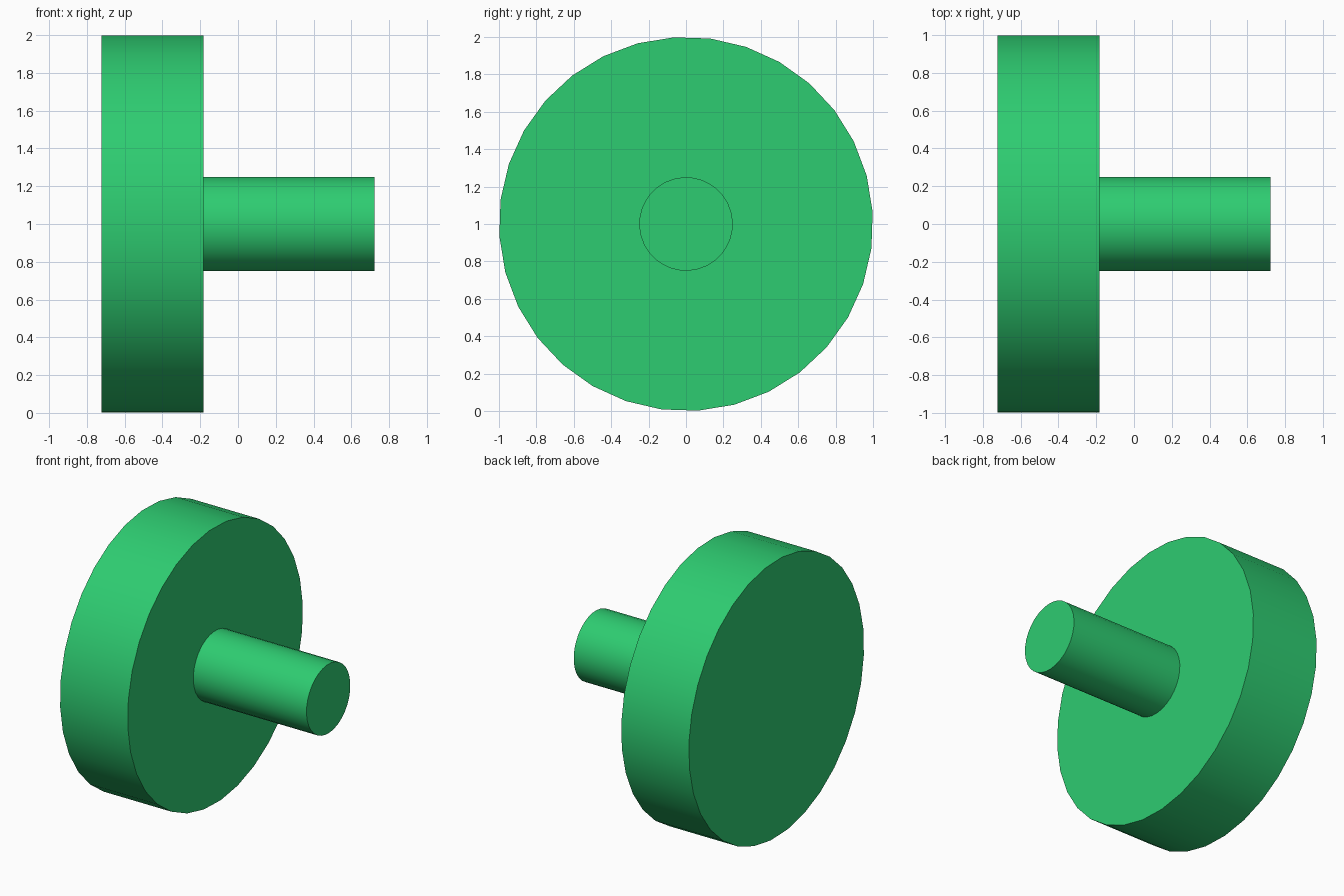
import bpy
import math
from mathutils import Matrix

if "Cube" in bpy.data.objects:
    bpy.data.objects.remove(bpy.data.objects["Cube"], do_unlink=True)

SIDES = 32
TWIST = math.radians(3.75)
AXIS_HEIGHT = 1.0

# One green for the whole model
green = bpy.data.materials.new("green")
green.use_nodes = True
colour = (0.027, 0.604, 0.165, 1)
green.diffuse_color = colour
green.node_tree.nodes["Principled BSDF"].inputs["Base Color"].default_value = colour


def x_cylinder(name, radius, x_start, x_end):
    """Capped cylinder lying along the x axis, smooth with sharp rims."""
    bpy.ops.mesh.primitive_cylinder_add(
        vertices=SIDES, radius=radius, depth=x_end - x_start)
    obj = bpy.context.object
    obj.name = name
    turn = Matrix.Rotation(TWIST, 4, 'X') @ Matrix.Rotation(math.pi / 2, 4, 'Y')
    obj.data.transform(turn)
    obj.location = ((x_start + x_end) / 2, 0, AXIS_HEIGHT)
    obj.data.materials.append(green)
    bpy.ops.object.shade_smooth_by_angle(angle=math.radians(30))
    return obj


# Wide disc and the shaft standing on its left face
x_cylinder("disc", 1.0, -0.722, -0.182)
x_cylinder("shaft", 0.25, -0.182, 0.722)
